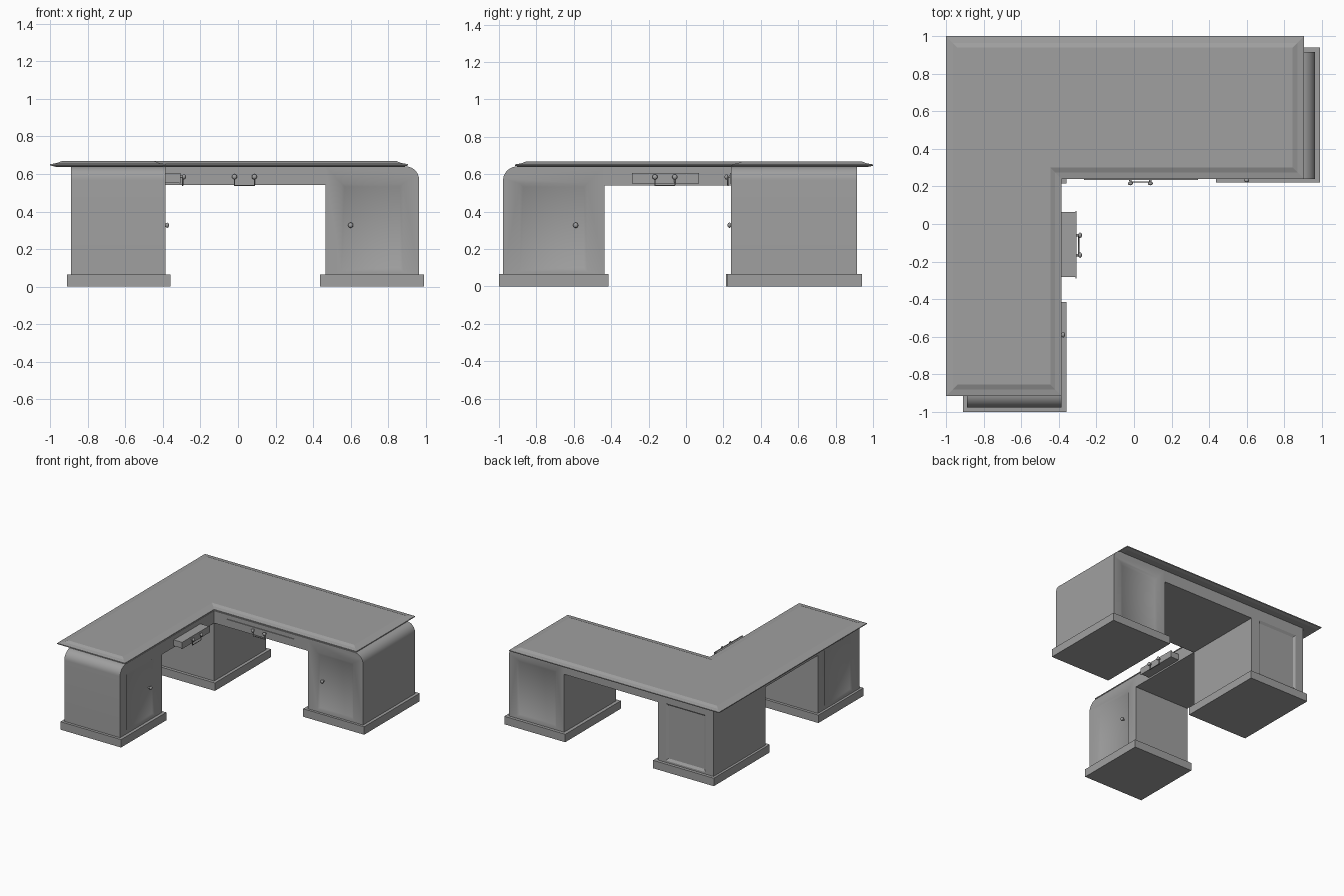
import bpy, bmesh, math
from mathutils import Vector, Matrix

cube = bpy.data.objects.get("Cube")
if cube:
    bpy.data.objects.remove(cube, do_unlink=True)

grey = bpy.data.materials.new("grey")
grey.use_nodes = True
color = (0.35, 0.35, 0.35, 1)
grey.diffuse_color = color
grey.node_tree.nodes["Principled BSDF"].inputs["Base Color"].default_value = color


def finish(name, bm):
    bmesh.ops.recalc_face_normals(bm, faces=bm.faces)
    me = bpy.data.meshes.new(name)
    bm.to_mesh(me)
    bm.free()
    ob = bpy.data.objects.new(name, me)
    bpy.context.collection.objects.link(ob)
    me.materials.append(grey)
    return ob


def loft(name, rings):
    """Closed solid through rings that share one vertex count."""
    bm = bmesh.new()
    loops = [[bm.verts.new(p) for p in ring] for ring in rings]
    n = len(loops[0])
    for a, b in zip(loops, loops[1:]):
        for i in range(n):
            bm.faces.new((a[i], a[(i + 1) % n], b[(i + 1) % n], b[i]))
    bm.faces.new(loops[0])
    bm.faces.new(loops[-1])
    return finish(name, bm)


def box(name, x0, x1, y0, y1, z0, z1):
    return loft(name, [[(x0, y0, z), (x1, y0, z), (x1, y1, z), (x0, y1, z)] for z in (z0, z1)])


def smooth(ob):
    bpy.ops.object.select_all(action="DESELECT")
    ob.select_set(True)
    bpy.context.view_layer.objects.active = ob
    bpy.ops.object.shade_smooth_by_angle(angle=math.radians(40))


def recess(ob, origin, across, normal, width, z0, z1):
    """Sink a panel with sloping borders into an upright face."""
    origin, across, normal = Vector(origin), Vector(across), Vector(normal)

    def ring(out, grow):
        h = width / 2 + grow
        return [origin + across * s + normal * out + Vector((0, 0, z))
                for s, z in ((-h, z0 - grow), (h, z0 - grow), (h, z1 + grow), (-h, z1 + grow))]

    cutter = loft("panel_cutter", [ring(-0.012, -0.018), ring(0, 0), ring(0.03, 0)])
    mod = ob.modifiers.new("panel", "BOOLEAN")
    mod.operation, mod.object, mod.solver = "DIFFERENCE", cutter, "EXACT"
    bpy.context.view_layer.objects.active = ob
    bpy.ops.object.modifier_apply(modifier=mod.name)
    bpy.data.objects.remove(cutter, do_unlink=True)


def rounded_profile(inner, outer, z0, z1, r):
    """Upright section with its top outer corner rounded."""
    s = 1 if outer > inner else -1
    arc = [(outer - s * r * (1 - math.cos(a)), z1 - r * (1 - math.sin(a)))
           for a in (math.pi / 2 * i / 10 for i in range(11))]
    return [(inner, z0), (outer, z0)] + arc + [(inner, z1)]


def knob(name, at, normal):
    """Turned knob on a short stem, standing out along normal."""
    bm = bmesh.new()
    bmesh.ops.create_cone(bm, cap_ends=True, segments=12, radius1=0.007, radius2=0.005,
                          depth=0.02, matrix=Matrix.Translation((0, 0, 0.01)))
    bmesh.ops.create_uvsphere(bm, u_segments=14, v_segments=10, radius=0.014,
                              matrix=Matrix.Translation((0, 0, 0.02)) @ Matrix.Scale(0.7, 4, (0, 0, 1)))
    turn = Vector((0, 0, 1)).rotation_difference(Vector(normal)).to_matrix().to_4x4()
    bm.transform(Matrix.Translation(at) @ turn)
    smooth(finish(name, bm))


def handle(name, mid, across, normal):
    """Two knobs carrying a hanging square bail."""
    mid, across, normal = Vector(mid), Vector(across), Vector(normal)
    half = across * 0.053
    knob(name + "_knob_a", mid - half, normal)
    knob(name + "_knob_b", mid + half, normal)
    out, drop = normal * 0.012, Vector((0, 0, -0.046))
    path = [mid - half, mid - half + drop, mid + half + drop, mid + half]
    curve = bpy.data.curves.new(name + "_bail", "CURVE")
    curve.dimensions, curve.bevel_depth, curve.bevel_resolution = "3D", 0.0035, 2
    curve.use_fill_caps = True
    spline = curve.splines.new("POLY")
    spline.points.add(3)
    for p, co in zip(spline.points, path):
        p.co = (*(co + out), 1)
    curve.materials.append(grey)
    bpy.context.collection.objects.link(bpy.data.objects.new(name + "_bail", curve))


# Moulded L-shaped top
def outline(d, z):
    return [(-1 + d, -0.915 + d, z), (-0.385 - d, -0.915 + d, z), (-0.385 - d, 0.24 + d, z),
            (0.905 - d, 0.24 + d, z), (0.905 - d, 1 - d, z), (-1 + d, 1 - d, z)]


loft("desk_top", [outline(d, z) for d, z in
                  ((0.03, 0.638), (0, 0.645), (0, 0.652), (0.035, 0.658), (0.06, 0.668))])

# Pedestal bodies; the two end ones have a rounded outer shoulder
BOTTOM, TOP = 0.06, 0.641
left_end = rounded_profile(0.465, 0.965, BOTTOM, TOP, 0.075)
left_body = loft("left_pedestal", [[(x, y, z) for x, z in left_end] for y in (0.24, 0.915)])
front_end = rounded_profile(-0.437, -0.978, BOTTOM, TOP, 0.075)
front_body = loft("front_pedestal", [[(x, y, z) for y, z in front_end] for x in (-0.89, -0.385)])
corner_body = box("corner_pedestal", -0.89, -0.385, 0.24, 0.915, BOTTOM, TOP)

# Doors and back panels
X, Y = Vector((1, 0, 0)), Vector((0, 1, 0))
recess(left_body, (0.715, 0.24, 0), X, -Y, 0.33, 0.08, 0.55)
recess(left_body, (0.715, 0.915, 0), X, Y, 0.36, 0.08, 0.55)
recess(front_body, (-0.385, -0.708, 0), Y, X, 0.36, 0.08, 0.55)
recess(front_body, (-0.89, -0.708, 0), Y, -X, 0.36, 0.08, 0.55)
recess(corner_body, (-0.638, 0.915, 0), X, Y, 0.36, 0.08, 0.55)
for body in (left_body, front_body):
    smooth(body)
knob("left_door_knob", (0.6, 0.252, 0.327), -Y)
knob("front_door_knob", (-0.397, -0.59, 0.327), X)

# Plinths
box("left_plinth", 0.437, 0.99, 0.22, 0.94, 0, 0.065)
box("front_plinth", -0.91, -0.36, -1, -0.415, 0, 0.065)
box("corner_plinth", -0.91, -0.36, 0.215, 0.94, 0, 0.065)

# Aprons over the two knee spaces
box("long_apron", -0.386, 0.466, 0.24, 0.915, 0.54, TOP)
box("short_apron", -0.89, -0.385, -0.438, 0.241, 0.54, TOP)

# Closed drawer front and pulled-out drawer, each with a handle
box("closed_drawer", -0.265, 0.342, 0.234, 0.26, 0.55, 0.605)
handle("closed_drawer_handle", (0.034, 0.236, 0.585), X, -Y)
box("open_drawer", -0.6, -0.312, -0.283, 0.063, 0.553, 0.602)
box("open_drawer_front", -0.312, -0.305, -0.29, 0.07, 0.55, 0.605)
handle("open_drawer_handle", (-0.307, -0.113, 0.585), Y, X)
